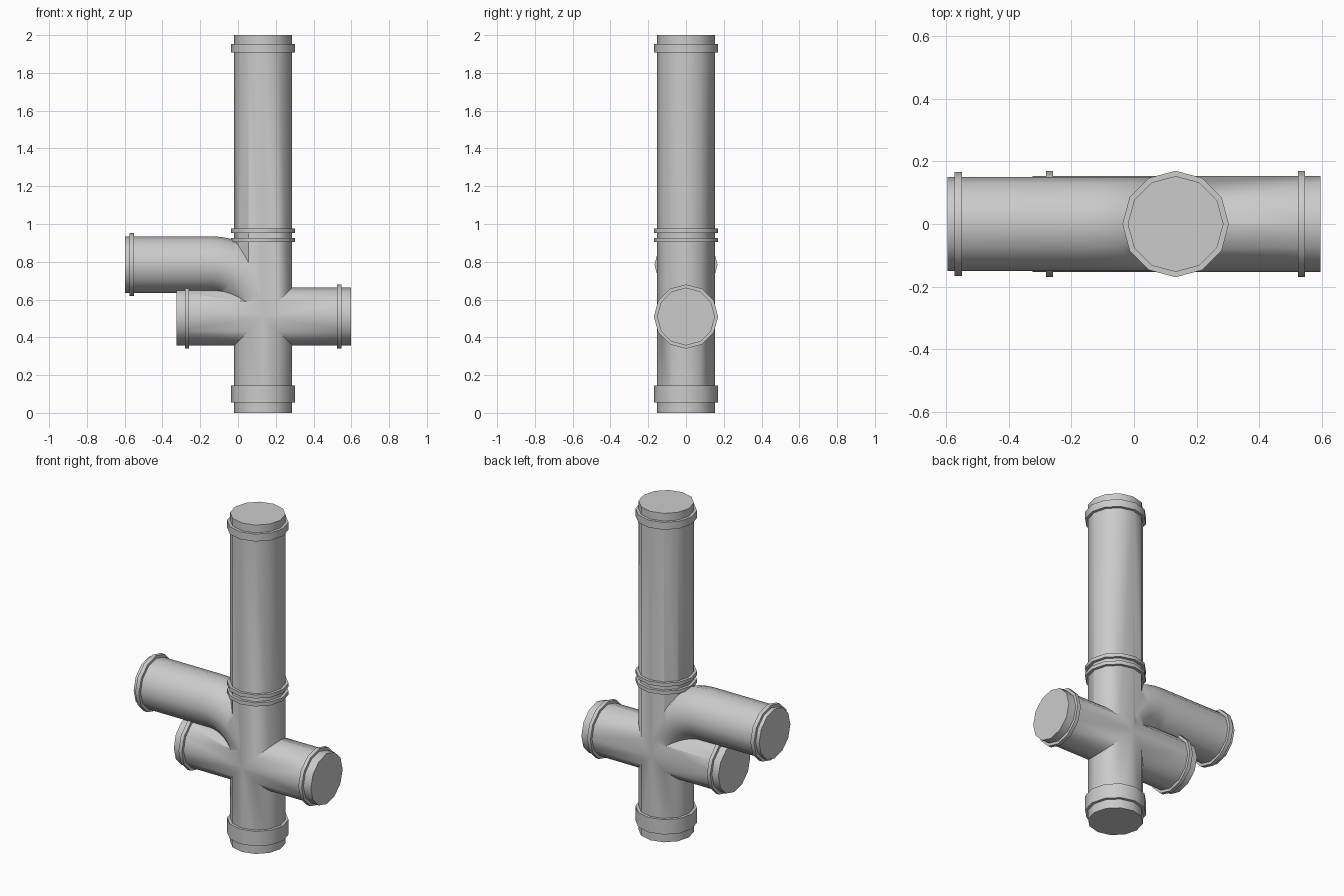
import bpy, bmesh
from math import sin, cos, pi, radians
from mathutils import Vector

if "Cube" in bpy.data.objects:
    bpy.data.objects.remove(bpy.data.objects["Cube"])

SIDES = 12
R = 0.153        # pipe radius
RC = 0.17        # collar radius
CX = 0.133       # riser axis in x
ZC = 0.51        # height of the cross pipe
ZE = 0.785       # height of the upper branch


def sweep(name, stations, capped=True):
    """Loft 12-sided rings along (x, z, heading, radius) stations in the xz plane."""
    bm = bmesh.new()
    rings = []
    for x, z, heading, r in stations:
        u = Vector((-sin(heading), 0, cos(heading)))
        v = Vector((0, 1, 0))
        c = Vector((x, 0, z))
        rings.append([bm.verts.new(c + r * (u * cos(2 * pi * i / SIDES) + v * sin(2 * pi * i / SIDES)))
                      for i in range(SIDES)])
    for a, b in zip(rings, rings[1:]):
        for i in range(SIDES):
            j = (i + 1) % SIDES
            bm.faces.new((a[i], a[j], b[j], b[i]))
    if capped:
        bm.faces.new(rings[0])
        bm.faces.new(rings[-1])
    bmesh.ops.recalc_face_normals(bm, faces=bm.faces)
    mesh = bpy.data.meshes.new(name)
    bm.to_mesh(mesh)
    bm.free()
    ob = bpy.data.objects.new(name, mesh)
    bpy.context.collection.objects.link(ob)
    return ob


def activate(ob):
    bpy.ops.object.select_all(action='DESELECT')
    ob.select_set(True)
    bpy.context.view_layer.objects.active = ob


def smooth(ob):
    activate(ob)
    bpy.ops.object.shade_smooth_by_angle(angle=radians(40))


def collar(name, a, b, height=None, radius=RC):
    """Raised band from a to b: on the riser, or on a level pipe at the given height."""
    steps = [(a, R - 0.004), (a, radius), (b, radius), (b, R - 0.004)]
    if height is None:
        stations = [(CX, t, pi / 2, r) for t, r in steps]
    else:
        stations = [(t, height, 0, r) for t, r in steps]
    smooth(sweep(name, stations, capped=False))


# Riser, cross pipe and curved upper branch
pipe = sweep("pipe_body", [(CX, 0, pi / 2, R), (CX, 2, pi / 2, R)])
cross = sweep("cross_pipe", [(-0.325, ZC, 0, R), (0.597, ZC, 0, R)])
bend = ZE - ZC
path = [(-0.597, ZE, 0, 0.15)]
for k in range(13):
    t = pi / 2 * k / 12
    path.append((CX - bend + bend * sin(t), ZC + bend * cos(t), -t, 0.15))
branch = sweep("upper_branch", path)

# Weld the pipes into one skin
for part in (cross, branch):
    activate(pipe)
    mod = pipe.modifiers.new("weld", 'BOOLEAN')
    mod.operation = 'UNION'
    mod.solver = 'EXACT'
    mod.object = part
    bpy.ops.object.modifier_apply(modifier=mod.name)
    bpy.data.objects.remove(part)
smooth(pipe)

# Collars on the riser
collar("base_collar", 0.055, 0.145)
collar("middle_collar_lower", 0.905, 0.927)
collar("middle_collar_upper", 0.953, 0.975)
collar("top_collar", 1.908, 1.953)

# Collars on the level pipes
collar("right_collar", 0.525, 0.547, ZC)
collar("left_collar", -0.281, -0.259, ZC)
collar("branch_collar", -0.574, -0.55, ZE, 0.167)
